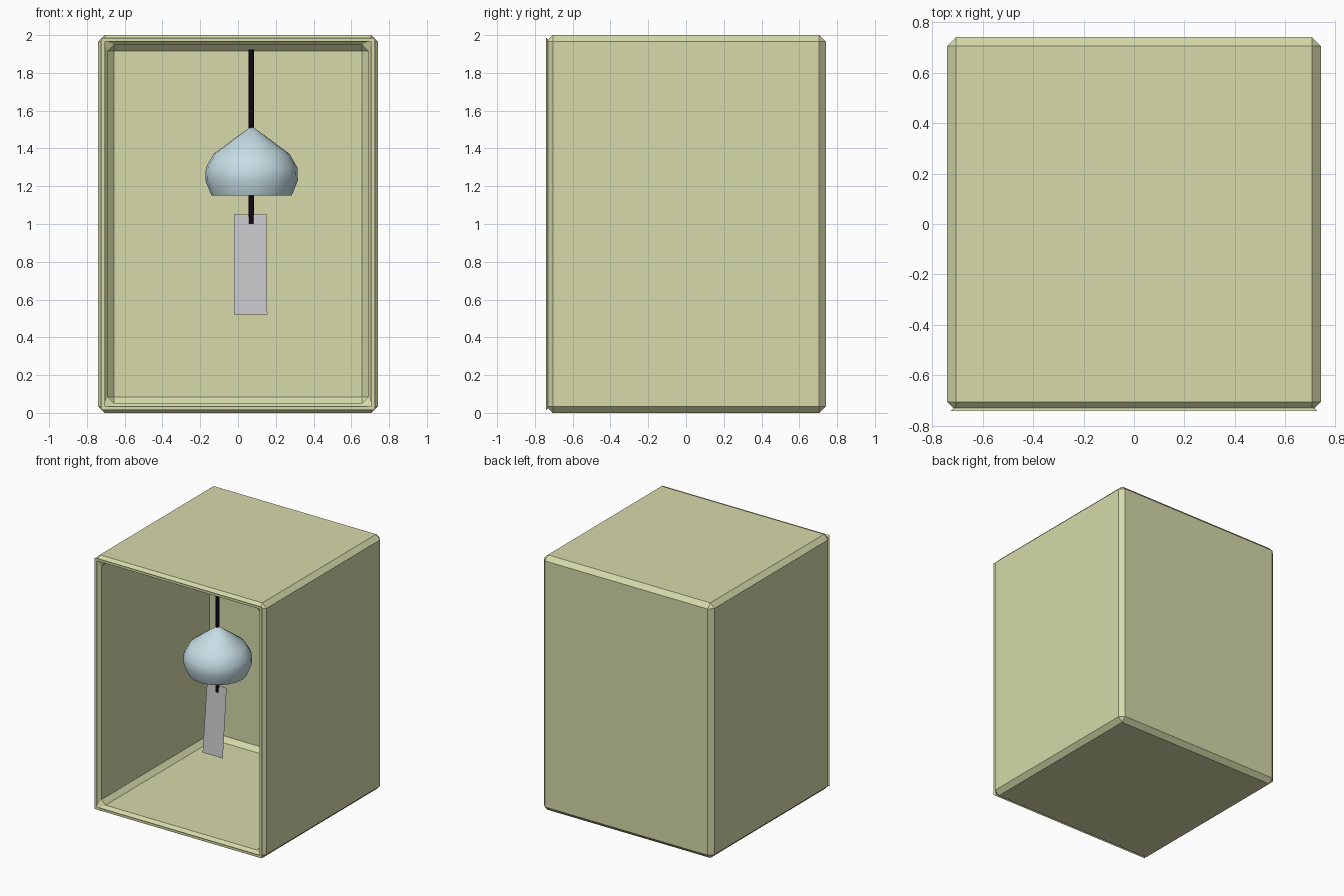
import bpy, bmesh, math
from mathutils import Vector

if "Cube" in bpy.data.objects:
    bpy.data.objects.remove(bpy.data.objects["Cube"])

CX, CY = 0.072, -0.355          # hanging axis of the chime


def material(name, rgb):
    m = bpy.data.materials.new(name)
    m.diffuse_color = (*rgb, 1)
    m.use_nodes = True
    m.node_tree.nodes["Principled BSDF"].inputs["Base Color"].default_value = m.diffuse_color
    return m


def add_object(name, bm, mat, recalc=True):
    if recalc:
        bmesh.ops.recalc_face_normals(bm, faces=bm.faces)
    me = bpy.data.meshes.new(name)
    bm.to_mesh(me)
    bm.free()
    me.materials.append(mat)
    ob = bpy.data.objects.new(name, me)
    bpy.context.collection.objects.link(ob)
    return ob


cream = material("cream", (0.67, 0.70, 0.40))
glass = material("pale blue", (0.57, 0.74, 0.79))
paper = material("light grey", (0.57, 0.57, 0.60))
cord = material("dark plum", (0.012, 0.005, 0.017))

# Open-fronted case: hollowed block with every edge chamfered
WALL = 0.07
bm = bmesh.new()
bmesh.ops.create_cube(bm, size=1)
for v in bm.verts:
    v.co = Vector((v.co.x * 1.48, v.co.y * 1.48, (v.co.z + 0.5) * 2))
bm.normal_update()
front = min(bm.faces, key=lambda f: f.calc_center_median().y)
bmesh.ops.inset_region(bm, faces=[front], thickness=WALL)
cavity = bmesh.ops.extrude_discrete_faces(bm, faces=[front])["faces"][0]
bmesh.ops.translate(bm, verts=cavity.verts, vec=(0, 1.48 - WALL, 0))
bm.normal_update()
sharp = [e for e in bm.edges
         if len(e.link_faces) == 2 and e.calc_face_angle(0) > 0.5]
bmesh.ops.bevel(bm, geom=sharp, offset=0.0348, segments=1,
                profile=0.5, affect='EDGES')
add_object("case", bm, cream)

# Bell: lathed dome, open underneath
profile = [(0.012, 1.51), (0.10, 1.446), (0.20, 1.372), (0.242, 1.30),
           (0.245, 1.23), (0.212, 1.15)]
SIDES = 20
bm = bmesh.new()
rings = [[bm.verts.new((CX + r * math.cos(2 * math.pi * i / SIDES),
                        CY + r * math.sin(2 * math.pi * i / SIDES), z))
          for i in range(SIDES)] for r, z in profile]
for upper, lower in zip(rings, rings[1:]):
    for i in range(SIDES):
        j = (i + 1) % SIDES
        bm.faces.new((upper[i], lower[i], lower[j], upper[j]))
bm.faces.new(rings[0])
for f in bm.faces:
    f.smooth = True
add_object("bell", bm, glass, recalc=False)

# Cord from the ceiling through the bell to the paper strip
bm = bmesh.new()
bmesh.ops.create_cone(bm, cap_ends=True, segments=8, radius1=0.0135,
                      radius2=0.0135, depth=0.925)
bmesh.ops.translate(bm, verts=bm.verts, vec=(0.07, CY, 1.4625))
add_object("cord", bm, cord)

# Paper strip, swinging slightly forward
bm = bmesh.new()
corners = [(-0.02, -0.41, 0.52), (0.155, -0.41, 0.52),
           (0.15, -0.355, 1.05), (-0.02, -0.355, 1.05)]
bm.faces.new([bm.verts.new(c) for c in corners])
add_object("paper_strip", bm, paper, recalc=False)
